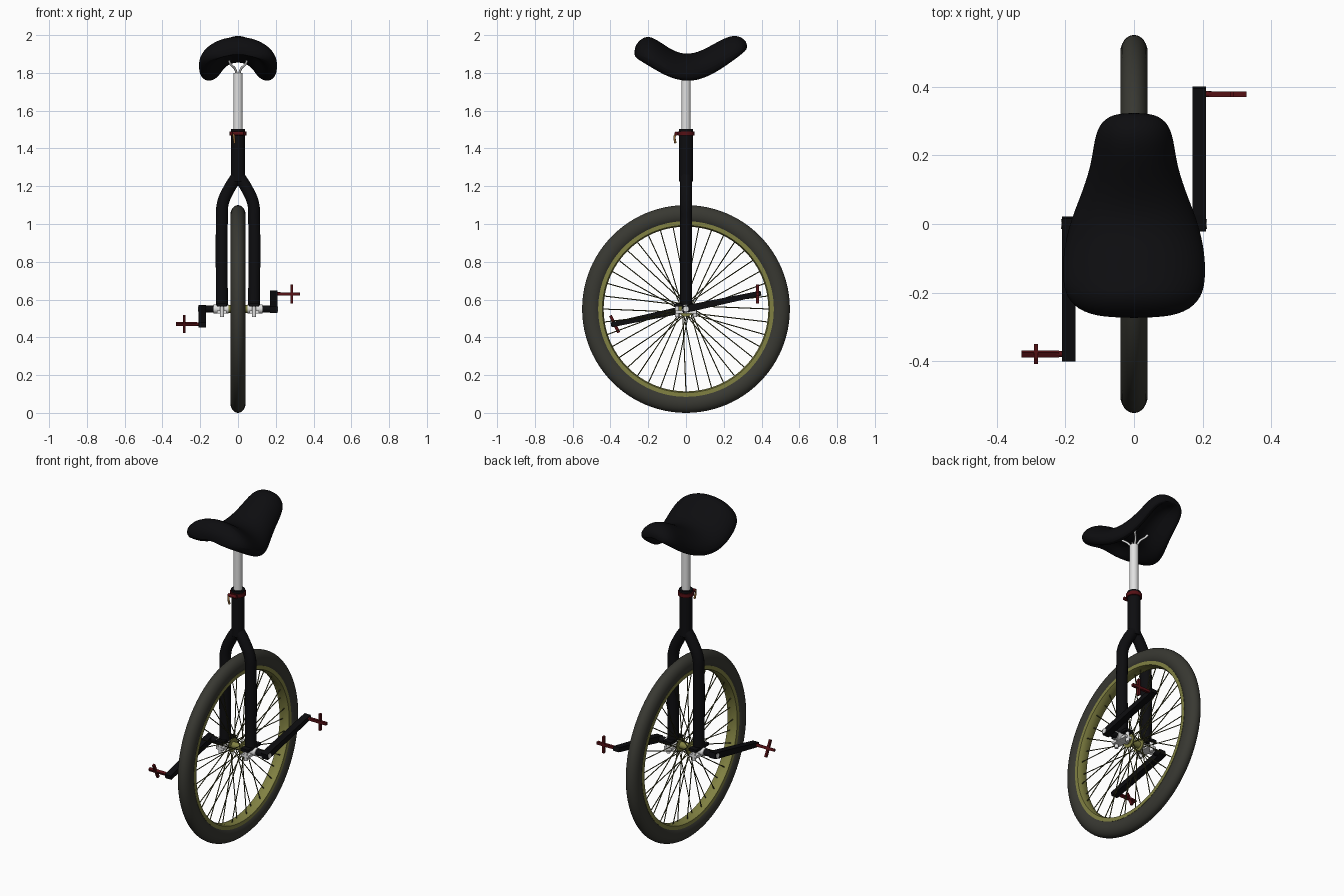
import bpy, bmesh
from math import pi, sin, cos
from mathutils import Vector, Matrix

cube = bpy.data.objects.get("Cube")
if cube:
    bpy.data.objects.remove(cube)


def material(name, rgb, rough=0.6):
    m = bpy.data.materials.new(name)
    m.use_nodes = True
    color = (*rgb, 1)
    m.diffuse_color = color
    node = m.node_tree.nodes["Principled BSDF"]
    node.inputs["Base Color"].default_value = color
    node.inputs["Roughness"].default_value = rough
    return m


BLACK = material("black", (.004, .004, .005))
TYRE = material("tyre grey", (.04, .04, .032))
OLIVE = material("rim olive", (.22, .22, .055))
SPOKE = material("spoke olive", (.07, .07, .022))
SILVER = material("silver", (.75, .75, .75))
RED = material("dark red", (.09, .005, .007))
GOLD = material("gold", (.28, .14, .04))
HUB = Vector((0, 0, .55))


def finish(name, bm, mat, smooth=True):
    bmesh.ops.recalc_face_normals(bm, faces=bm.faces)
    mesh = bpy.data.meshes.new(name)
    bm.to_mesh(mesh)
    bm.free()
    ob = bpy.data.objects.new(name, mesh)
    bpy.context.collection.objects.link(ob)
    mesh.materials.append(mat)
    if smooth:
        bpy.ops.object.select_all(action='DESELECT')
        ob.select_set(True)
        bpy.context.view_layer.objects.active = ob
        bpy.ops.object.shade_smooth_by_angle(angle=pi / 4)
    return ob


def loft(name, rings, mat, ring_closed=False, smooth=True):
    """Skin a row of closed sections; cap the ends or join them up."""
    bm = bmesh.new()
    rows = [[bm.verts.new(p) for p in r] for r in rings]
    n = len(rows[0])
    pairs = list(zip(rows, rows[1:]))
    if ring_closed:
        pairs.append((rows[-1], rows[0]))
    else:
        bm.faces.new(rows[0])
        bm.faces.new(rows[-1])
    for a, b in pairs:
        for i in range(n):
            j = (i + 1) % n
            bm.faces.new((a[i], a[j], b[j], b[i]))
    return finish(name, bm, mat, smooth)


def lathe(name, profile, mat, steps=96):
    """Turn a closed (x, radius) profile about the axle."""
    turns = [2 * pi * i / steps for i in range(steps)]
    return loft(name, [[HUB + Vector((x, r * cos(a), r * sin(a))) for x, r in profile]
                       for a in turns], mat, True)


def rods(name, items, mat, sides=24):
    """Cylinders given as (start, end, radius)."""
    bm = bmesh.new()
    for p, q, r in items:
        p, q = Vector(p), Vector(q)
        d = q - p
        m = Matrix.Translation((p + q) / 2) @ d.to_track_quat('Z', 'Y').to_matrix().to_4x4()
        bmesh.ops.create_cone(bm, cap_ends=True, segments=sides, radius1=r,
                              radius2=r, depth=d.length, matrix=m)
    return finish(name, bm, mat)


def box(name, centre, size, mat):
    bm = bmesh.new()
    bmesh.ops.create_cube(bm, size=1, matrix=Matrix.Translation(centre) @ Matrix.Diagonal((*size, 1)))
    return finish(name, bm, mat, False)


def tube(name, points, radius, mat):
    """Smooth bent tube through the points."""
    cu = bpy.data.curves.new(name, 'CURVE')
    cu.dimensions = '3D'
    cu.bevel_depth, cu.bevel_resolution, cu.use_fill_caps = radius, 5, True
    sp = cu.splines.new('BEZIER')
    sp.bezier_points.add(len(points) - 1)
    for bp, p in zip(sp.bezier_points, points):
        bp.co = p
        bp.handle_left_type = bp.handle_right_type = 'AUTO'
    cu.materials.append(mat)
    ob = bpy.data.objects.new(name, cu)
    bpy.context.collection.objects.link(ob)
    bpy.ops.object.select_all(action='DESELECT')
    ob.select_set(True)
    bpy.context.view_layer.objects.active = ob
    bpy.ops.object.convert(target='MESH')
    bpy.ops.object.shade_smooth_by_angle(angle=pi / 4)


# Wheel: tyre, rim, hub and spokes
ts = [2 * pi * i / 24 for i in range(24)]
lathe("tyre", [(.04 * cos(t), .498 + .052 * sin(t)) for t in ts], TYRE)
lathe("rim", [(-.032, .465), (-.032, .443), (-.015, .436), (.015, .436), (.032, .443), (.032, .465)], OLIVE)
rods("hub", [((-.05, 0, .55), (.05, 0, .55), .02)]
     + [((s * .032, 0, .55), (s * .038, 0, .55), .04) for s in (-1, 1)], OLIVE)
spokes = []
for i in range(40):
    a = 2 * pi * i / 40
    side = 1 if i % 2 else -1
    b = a + (.5 if i % 4 < 2 else -.5)
    spokes.append((HUB + Vector((side * .035, .035 * cos(b), .035 * sin(b))),
                   HUB + Vector((side * .008, .44 * cos(a), .44 * sin(a))), .0028))
rods("spokes", spokes, SPOKE, 6)

# Frame: neck, forked legs, bearing holders
rods("neck", [((0, 0, 1.225), (0, 0, 1.49), .036)], BLACK)
for s, side in ((1, "left"), (-1, "right")):
    tube(side + "_fork_leg", [(0, 0, 1.26), (s * .045, 0, 1.19), (s * .08, 0, 1.11),
                              (s * .085, 0, 1.02), (s * .085, 0, .565)], .032, BLACK)
    box(side + "_bearing_lug", (s * .085, 0, .572), (.05, .125, .016), BLACK)
    rods(side + "_bearing", [((s * .05, 0, .55), (s * .13, 0, .55), .024)], SILVER)
    rods(side + "_bearing_bolts", [((s * .085, y, .507), (s * .085, y, .566), .011)
                                   for y in (-.047, .047)], SILVER, 12)
    box(side + "_bearing_cap", (s * .085, 0, .535), (.05, .11, .016), SILVER)

# Seat post, clamp and quick release
rods("seat_post", [((0, 0, 1.4), (0, 0, 1.8), .025)], SILVER)
rods("clamp", [((0, 0, 1.468), (0, 0, 1.49), .044)], RED)
rods("clamp_rim", [((0, 0, 1.488), (0, 0, 1.503), .038)], BLACK)
rods("clamp_bolt", [((-.028, -.052, 1.479), (.028, -.052, 1.479), .01)], RED, 12)
tube("clamp_lever", [(-.026, -.05, 1.482), (-.022, -.06, 1.465), (-.018, -.056, 1.428)], .006, GOLD)
for n, (sx, sy) in enumerate([(1, 1), (1, -1), (-1, 1), (-1, -1)], 1):
    tube(f"saddle_wire_{n}", [(sx * .006, sy * .01, 1.785), (sx * .015, sy * .03, 1.82),
                              (sx * .042, sy * .06, 1.85), (sx * .05, sy * .08, 1.89)], .006, SILVER)

# Saddle: arched sections (y, half width, top, lower edge)
stations = [(-.274, .09, 1.935, 1.885), (-.25, .17, 1.975, 1.865), (-.2, .208, 2.008, 1.833),
            (-.13, .212, 1.965, 1.79), (-.06, .206, 1.915, 1.76), (.02, .184, 1.9, 1.748),
            (.1, .15, 1.93, 1.766), (.18, .125, 1.978, 1.81), (.25, .117, 2.007, 1.86),
            (.3, .098, 1.99, 1.9), (.324, .05, 1.96, 1.925)]
rings = []
for y, w, top, low in stations:
    h = top - low
    k = abs(y - .025) / .3
    roof = top - h * (.28 + .6 * k ** 4)
    half = [(.5, top - .1 * h), (.87, top - .4 * h), (1.03, top - .75 * h), (.9, low - .02 * h),
            (.62, low + .1 * h), (.4, roof - .2 * h * (1 - min(k, 1)))]
    rings.append([(0, y, top)] + [(w * f, y, z) for f, z in half] + [(0, y, roof)]
                 + [(-w * f, y, z) for f, z in reversed(half)])
saddle = loft("saddle", rings, BLACK)
saddle.modifiers.new("soften", 'SUBSURF').levels = 2
saddle.modifiers["soften"].render_levels = 2
for poly in saddle.data.polygons:
    poly.use_smooth = True


def pedal(name, s, centre, tilt):
    """Open eight-sided cage with a spindle and cross bars."""
    bm = bmesh.new()
    outline = [(-.057, .022), (-.028, .055), (.025, .055), (.057, .035)]
    outline += [(x, -z) for x, z in reversed(outline)]
    face = bm.faces.new([bm.verts.new((s * x, -.011, z)) for x, z in outline])
    bmesh.ops.inset_region(bm, faces=[face], thickness=.012)
    bmesh.ops.delete(bm, geom=[face], context='FACES_ONLY')
    out = bmesh.ops.extrude_face_region(bm, geom=bm.faces[:], use_keep_orig=True)
    bmesh.ops.translate(bm, vec=(0, .022, 0),
                        verts=[v for v in out["geom"] if isinstance(v, bmesh.types.BMVert)])
    for x, z, lx, lz in ((0, 0, .11, .016), (.012, 0, .012, .1)):
        m = Matrix.Translation((s * x, 0, z)) @ Matrix.Diagonal((lx, .016, lz, 1))
        bmesh.ops.create_cube(bm, size=1, matrix=m)
    bmesh.ops.transform(bm, verts=bm.verts,
                        matrix=Matrix.Translation(centre) @ Matrix.Rotation(tilt, 4, 'X'))
    finish(name, bm, RED, False)


# Cranks and pedals, half a turn apart
for s, side, tilt in ((1, "left", 0), (-1, "right", .46)):
    along = Vector((0, s * .378, s * .08))
    unit = along.normalized()
    up = Vector((0, -unit.z, unit.y))
    arm = HUB + Vector((s * .19, 0, 0))
    sections = []
    for t, thick in ((-.05, .017), (.08, .019), (1.05, .013)):
        c = arm + along * t
        sections.append([c + Vector((dx, 0, 0)) + up * dz
                         for dx, dz in ((-.02, -thick), (.02, -thick), (.02, thick), (-.02, thick))])
    loft(side + "_crank", sections, BLACK, smooth=False)
    rods(side + "_axle", [((s * .12, 0, .55), (s * .19, 0, .55), .018)], BLACK)
    rods(side + "_axle_cap", [((s * .2, 0, .55), (s * .213, 0, .55), .014)], SILVER)
    end = arm + along
    rods(side + "_spindle", [(end, end + Vector((s * .035, 0, 0)), .009)], RED, 12)
    pedal(side + "_pedal", s, end + Vector((s * .083, 0, 0)), tilt)
